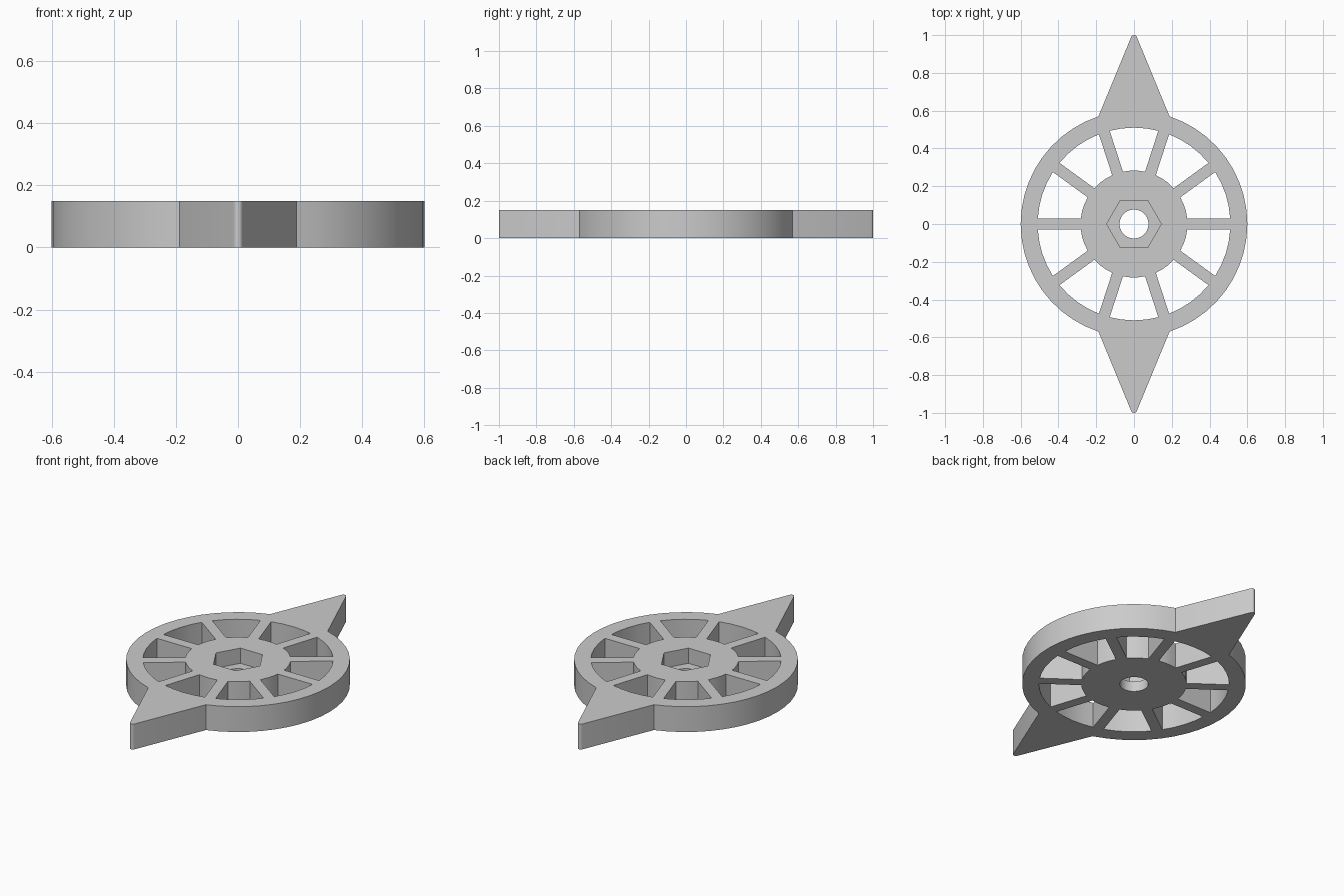
import bpy, bmesh
from math import sin, cos, pi, radians, asin, sqrt

cube = bpy.data.objects.get("Cube")
if cube:
    bpy.data.objects.remove(cube, do_unlink=True)

THICK = 0.15
POCKET_FLOOR = 0.06
RIM, WINDOW_OUT, HUB = 0.6, 0.51, 0.283
SPOKE_HALF = 0.03

grey = bpy.data.materials.new("plain grey")
grey.use_nodes = True
colour = (0.6, 0.6, 0.6, 1)
grey.diffuse_color = colour
grey.node_tree.nodes["Principled BSDF"].inputs["Base Color"].default_value = colour


def arc(r, a0, a1, n, cx=0, cy=0):
    return [(cx + r * cos(a0 + (a1 - a0) * i / n),
             cy + r * sin(a0 + (a1 - a0) * i / n)) for i in range(n + 1)]


def prism(name, outlines, z0, z1):
    """Extrude closed outlines from z0 up to z1."""
    bm = bmesh.new()
    for pts in outlines:
        low = [bm.verts.new((x, y, z0)) for x, y in pts]
        high = [bm.verts.new((x, y, z1)) for x, y in pts]
        bm.faces.new(low[::-1])
        bm.faces.new(high)
        for i in range(len(pts)):
            j = (i + 1) % len(pts)
            bm.faces.new((low[i], low[j], high[j], high[i]))
    mesh = bpy.data.meshes.new(name)
    bm.to_mesh(mesh)
    bm.free()
    mesh.materials.append(grey)
    obj = bpy.data.objects.new(name, mesh)
    bpy.context.collection.objects.link(obj)
    return obj


# Outline: half a rim arc and one rounded spike, then the same turned half round
root = radians(71.7)
tip_r = 0.016
side = arc(RIM, -root, root, 20)
tip = arc(tip_r, radians(22), radians(158), 6, 0, 1 - tip_r)
half = side + tip
wheel = prism("pointed_wheel", [half + [(-x, -y) for x, y in half]], 0, THICK)


# Windows between ten spokes of constant width
def window(mid):
    out_a = pi / 10 - asin(SPOKE_HALF / WINDOW_OUT)
    in_a = pi / 10 - asin(SPOKE_HALF / HUB)
    return (arc(WINDOW_OUT, mid - out_a, mid + out_a, 4)
            + arc(HUB, mid + in_a, mid - in_a, 3))


cutters = [
    prism("window_cutter", [window(radians(18 + 36 * k)) for k in range(10)], -0.1, 0.3),
    prism("nut_pocket_cutter", [arc(0.25 / sqrt(3), 0, 2 * pi, 6)[:-1]], POCKET_FLOOR, 0.3),
    prism("axle_hole_cutter", [arc(0.077, 0, 2 * pi, 24)[:-1]], -0.1, 0.3),
]
for cutter in cutters:
    cutter.hide_render = True
    mod = wheel.modifiers.new(cutter.name, 'BOOLEAN')
    mod.operation = 'DIFFERENCE'
    mod.solver = 'EXACT'
    mod.object = cutter

# Apply the cuts and drop the cutters
graph = bpy.context.evaluated_depsgraph_get()
cut_mesh = bpy.data.meshes.new_from_object(wheel.evaluated_get(graph))
wheel.modifiers.clear()
wheel.data = cut_mesh
for cutter in cutters:
    bpy.data.objects.remove(cutter, do_unlink=True)

# Smooth curved walls, crisp edges
cut_mesh.shade_smooth()
cut_mesh.set_sharp_from_angle(angle=radians(25))
